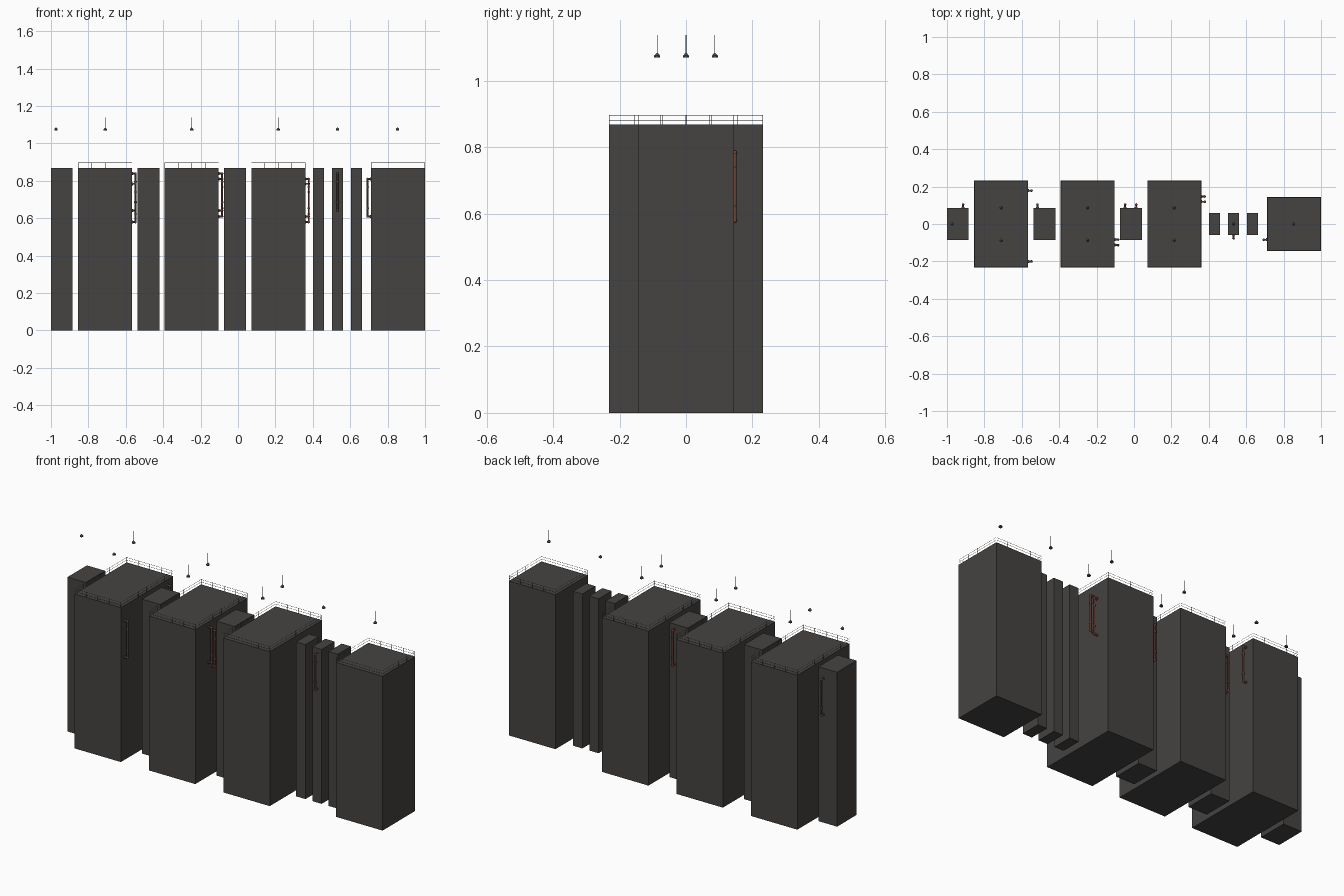
import bpy
from mathutils import Vector

if "Cube" in bpy.data.objects:
    bpy.data.objects.remove(bpy.data.objects["Cube"])

H = 0.868          # roof height
LAMP_Z = 1.07


def material(name, rgb):
    m = bpy.data.materials.new(name)
    m.diffuse_color = (*rgb, 1)
    m.use_nodes = True
    m.node_tree.nodes["Principled BSDF"].inputs["Base Color"].default_value = m.diffuse_color
    return m


DARK = material("dark_stone", (0.06, 0.057, 0.054))
RUST = material("rust_red", (0.17, 0.06, 0.04))
METAL = material("dark_metal", (0.08, 0.08, 0.08))


def finish(name, mat):
    o = bpy.context.object
    o.name = name
    o.data.materials.append(mat)
    return o


def block(name, lo, hi, mat):
    lo, hi = Vector(lo), Vector(hi)
    bpy.ops.mesh.primitive_cube_add(size=1, location=(lo + hi) / 2)
    o = finish(name, mat)
    o.scale = hi - lo
    return o


def rod(name, a, b, r, mat, sides=8):
    a, b = Vector(a), Vector(b)
    d = b - a
    bpy.ops.mesh.primitive_cylinder_add(vertices=sides, radius=r, depth=d.length,
                                        location=(a + b) / 2,
                                        rotation=d.to_track_quat('Z', 'Y').to_euler())
    o = finish(name, mat)
    if sides > 6:
        bpy.ops.object.shade_smooth_by_angle()
    return o


# Thin two-rail fence around a roof
def railing(x0, x1, d):
    r = 0.0008
    corners = [(x0 + r, -d + r), (x1 - r, -d + r), (x1 - r, d - r), (x0 + r, d - r)]
    for i, a in enumerate(corners):
        a, b = Vector(a), Vector(corners[(i + 1) % 4])
        for z in (H + 0.014, H + 0.028):
            rod("roof_rail", (*a, z), (*b, z), r, METAL, 4)
        n = max(2, round((b - a).length / 0.075))
        for k in range(n):
            p = a.lerp(b, k / n)
            rod("rail_post", (*p, H), (*p, H + 0.03), r, METAL, 4)


# Hanging lamp: short drum, conical cap and thin wire
def lamp(x, y):
    rod("lamp_base", (x, y, LAMP_Z), (x, y, LAMP_Z + 0.006), 0.009, METAL, 12)
    bpy.ops.mesh.primitive_cone_add(vertices=12, radius1=0.009, radius2=0.002, depth=0.008,
                                    location=(x, y, LAMP_Z + 0.010))
    finish("lamp_cap", METAL)
    rod("lamp_wire", (x, y, LAMP_Z + 0.012), (x, y, 1.139), 0.001, METAL, 6)


# Vertical pipe held off a wall by two elbows; n is the wall's outward direction
def pipe(x, y, n, z0, z1):
    n = Vector((*n, 0))
    wall = Vector((x, y, 0))
    out = wall + n * 0.018
    up = Vector((0, 0, 1))
    rod("wall_pipe", out + up * (z0 + 0.006), out + up * (z1 - 0.006), 0.005, RUST, 12)
    for z in (z0 + 0.006, z1 - 0.006):
        rod("pipe_arm", wall + up * z, out + up * z, 0.005, RUST, 12)
        rod("pipe_flange", wall + up * z, wall + n * 0.004 + up * z, 0.008, METAL, 12)
        bpy.ops.mesh.primitive_uv_sphere_add(segments=12, ring_count=8, radius=0.0065,
                                             location=out + up * z)
        finish("pipe_elbow", RUST)
        bpy.ops.object.shade_smooth_by_angle()
    for z in (z0 + 0.05, z1 - 0.05):
        rod("pipe_collar", out + up * (z - 0.003), out + up * (z + 0.003), 0.007, METAL, 12)


# Towers: x range, half depth, railing on the wide ones
towers = [(-1.0, -0.884, 0.086), (-0.855, -0.566, 0.232), (-0.537, -0.421, 0.086),
          (-0.392, -0.103, 0.232), (-0.074, 0.042, 0.086), (0.071, 0.36, 0.232),
          (0.402, 0.46, 0.058), (0.503, 0.561, 0.058), (0.604, 0.662, 0.058),
          (0.711, 1.0, 0.144)]
for x0, x1, d in towers:
    block("tower", (x0, -d, 0), (x1, d, H), DARK)
    if d > 0.1:
        railing(x0, x1, d)

# Lamps over the roofs
for x in (-0.71, -0.248, 0.215):
    for y in (-0.087, 0.087):
        lamp(x, y)
for x in (-0.973, 0.532, 0.853):
    lamp(x, 0)

# Wall pipes at three heights
HIGH, MID, LOW = (0.635, 0.845), (0.603, 0.816), (0.573, 0.79)
R, L, B, F = (1, 0), (-1, 0), (0, 1), (0, -1)
for x, y, n, span in [(-0.914, 0.086, B, MID), (-0.566, 0.178, R, HIGH), (-0.566, -0.2, R, LOW),
                      (-0.516, 0.086, B, MID), (-0.103, -0.083, R, MID), (-0.103, -0.113, R, HIGH),
                      (-0.048, 0.086, B, MID), (0.012, 0.086, B, HIGH), (0.36, 0.147, R, LOW),
                      (0.36, 0.119, R, MID), (0.532, -0.058, F, HIGH), (0.711, -0.084, L, MID)]:
    pipe(x, y, n, *span)
